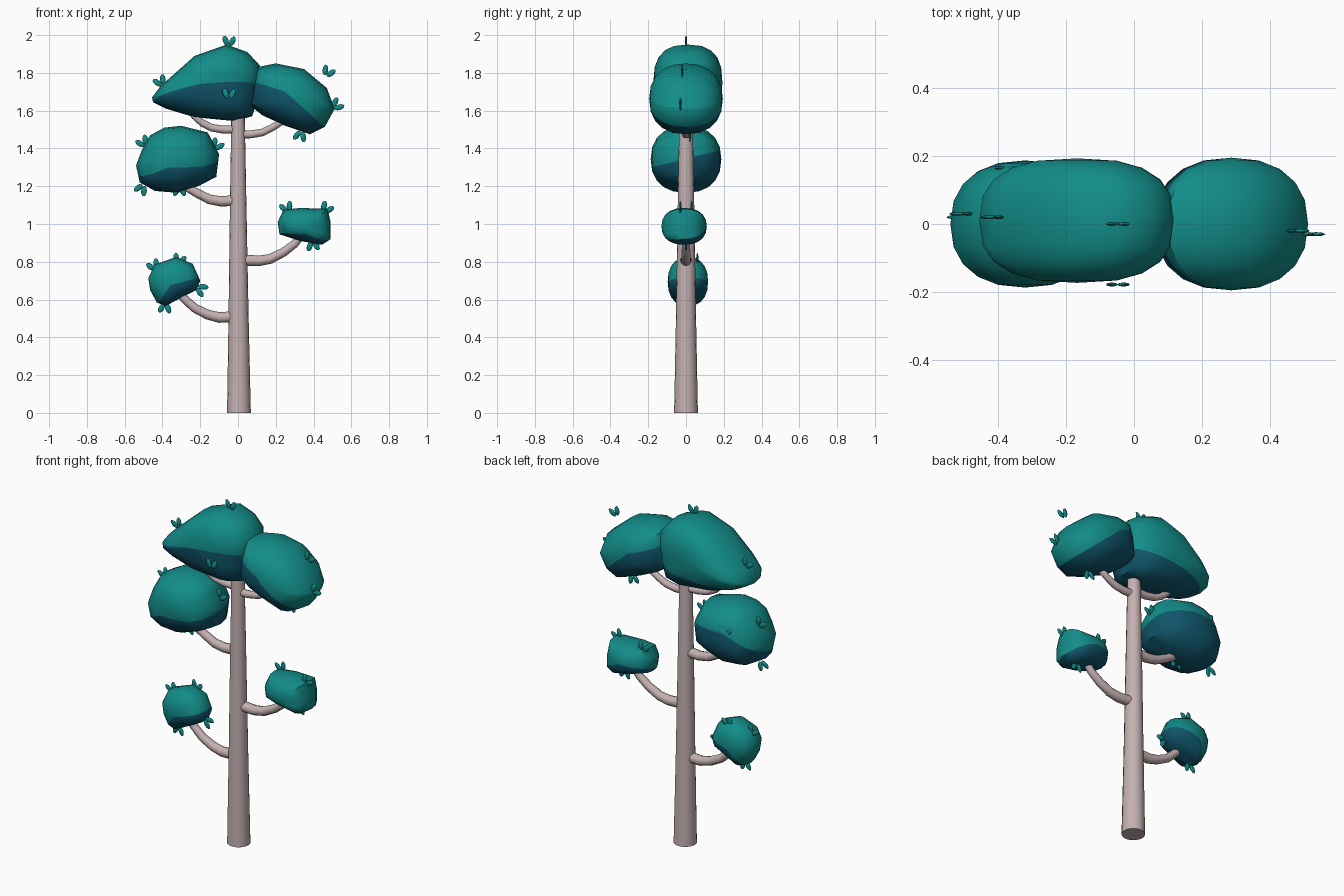
import bpy, bmesh, math
from mathutils import Vector, Matrix

if "Cube" in bpy.data.objects:
    bpy.data.objects.remove(bpy.data.objects["Cube"])


def material(name, rgb):
    m = bpy.data.materials.new(name)
    m.diffuse_color = (*rgb, 1)
    m.use_nodes = True
    m.node_tree.nodes["Principled BSDF"].inputs["Base Color"].default_value = m.diffuse_color
    return m


BARK = material("pale_bark", (0.56, 0.44, 0.44))
TEAL = material("teal_foliage", (0.006, 0.265, 0.25))
DARK = material("dark_blue_underside", (0.005, 0.092, 0.15))


def finish(name, bm, mats, angle=40):
    bmesh.ops.recalc_face_normals(bm, faces=bm.faces[:])
    me = bpy.data.meshes.new(name)
    bm.to_mesh(me)
    bm.free()
    for m in mats:
        me.materials.append(m)
    ob = bpy.data.objects.new(name, me)
    bpy.context.collection.objects.link(ob)
    bpy.ops.object.select_all(action='DESELECT')
    ob.select_set(True)
    bpy.context.view_layer.objects.active = ob
    bpy.ops.object.shade_smooth_by_angle(angle=math.radians(angle))
    return ob


def skin(bm, rings):
    for a, b in zip(rings, rings[1:]):
        n = len(a)
        for i in range(n):
            bm.faces.new((a[i], a[(i + 1) % n], b[(i + 1) % n], b[i]))


def tube(name, path, r0, r1, sides=10):
    """Tapered tube along an x-z path."""
    bm = bmesh.new()
    pts = [Vector((x, 0, z)) for x, z in path]
    rings = []
    for i, p in enumerate(pts):
        d = (pts[min(i + 1, len(pts) - 1)] - pts[max(i - 1, 0)]).normalized()
        side = d.cross(Vector((0, 1, 0)))
        r = r0 + (r1 - r0) * i / (len(pts) - 1)
        rings.append([bm.verts.new(p + r * (math.cos(t) * side + math.sin(t) * Vector((0, 1, 0))))
                      for t in (2 * math.pi * k / sides for k in range(sides))])
    skin(bm, rings)
    bm.faces.new(rings[0])
    bm.faces.new(rings[-1])
    finish(name, bm, [BARK])


def crown(name, outline, yc, h, power, border, tilt):
    """Foliage lump: front outline shrunk towards both y ends, dark below the border line."""
    bm = bmesh.new()
    pts = [Vector((x, 0, z)) for x, z in outline]
    c = Vector(((min(p.x for p in pts) + max(p.x for p in pts)) / 2, 0,
                (min(p.z for p in pts) + max(p.z for p in pts)) / 2))
    rings = []
    for k in range(-4, 5):
        t = math.radians(k * 18)
        s = math.cos(t) ** (2 / power)
        y = math.copysign(abs(math.sin(t)) ** (2 / power), k) * h
        rings.append([bm.verts.new(c + (p - c) * s + Vector((0, yc + y, 0))) for p in pts])
    skin(bm, rings)
    n = len(pts)
    for ring, y in ((rings[0], yc - h), (rings[-1], yc + h)):
        tip = bm.verts.new(c + Vector((0, y, 0)))
        for i in range(n):
            bm.faces.new((ring[i], ring[(i + 1) % n], tip))
    # cut along the border, then colour the part below it
    slopes = []
    for (x0, z0), (x1, z1) in zip(border, border[1:]):
        m = (z1 - z0) / (x1 - x0)
        slopes.append((x0, z0, m))
        bmesh.ops.bisect_plane(bm, geom=bm.verts[:] + bm.edges[:] + bm.faces[:], dist=1e-5,
                               plane_co=(x0, 0, z0), plane_no=(-m, -tilt, 1))
    for f in bm.faces:
        p = f.calc_center_median()
        f.material_index = int(all(p.z < z0 + m * (p.x - x0) + tilt * p.y for x0, z0, m in slopes))
    finish(name, bm, [TEAL, DARK], 50)


def leaf_pair(name, x, y, z, deg, spread=24, size=0.056):
    """Two thin pointed leaflets spread about a direction in the x-z plane."""
    bm = bmesh.new()
    for s in (-1, 1):
        a = math.radians(deg + s * spread)
        off = Vector((math.cos(a), 0, math.sin(a))) * size * 0.5
        perp = Vector((math.cos(math.radians(deg + 90 * s)), 0, math.sin(math.radians(deg + 90 * s))))
        m = (Matrix.Translation(Vector((x, y, z)) + off + perp * 0.006) @ Matrix.Rotation(-a, 4, 'Y')
             @ Matrix.Diagonal((size / 2, 0.006, 0.015, 1)))
        bmesh.ops.create_uvsphere(bm, u_segments=8, v_segments=6, radius=1, matrix=m)
    finish(name, bm, [TEAL])


# trunk
tube("trunk", [(0.005, 0), (0.003, 0.5), (0.001, 1.1), (0, 1.66)], 0.063, 0.034, 16)

# branches
tube("lower_left_branch", [(0, 0.51), (-0.1, 0.505), (-0.16, 0.52), (-0.23, 0.555), (-0.29, 0.61), (-0.33, 0.67)], 0.03, 0.02)
tube("lower_right_branch", [(0, 0.81), (0.11, 0.805), (0.17, 0.815), (0.24, 0.85), (0.3, 0.895), (0.35, 0.96)], 0.03, 0.02)
tube("middle_left_branch", [(0, 1.125), (-0.09, 1.12), (-0.15, 1.13), (-0.22, 1.165), (-0.28, 1.2), (-0.33, 1.25)], 0.029, 0.02)
tube("top_left_branch", [(0, 1.5), (-0.08, 1.5), (-0.14, 1.51), (-0.19, 1.535), (-0.23, 1.57), (-0.26, 1.62)], 0.022, 0.017)
tube("top_right_branch", [(0, 1.475), (0.07, 1.475), (0.13, 1.485), (0.18, 1.51), (0.23, 1.54), (0.27, 1.6)], 0.022, 0.017)

# foliage
crown("top_left_foliage",
      [(-0.455, 1.67), (-0.41, 1.73), (-0.23, 1.89), (-0.06, 1.95), (0.05, 1.91), (0.115, 1.84),
       (0.12, 1.77), (0.1, 1.65), (0.075, 1.57), (-0.02, 1.545), (-0.23, 1.565), (-0.38, 1.61), (-0.45, 1.645)],
      0.01, 0.183, 2.6, [(-0.44, 1.64), (-0.2, 1.69), (0.1, 1.715)], -0.3)
crown("top_right_foliage",
      [(0.06, 1.63), (0.075, 1.75), (0.1, 1.83), (0.2, 1.85), (0.35, 1.82), (0.47, 1.72), (0.512, 1.61),
       (0.46, 1.515), (0.38, 1.475), (0.25, 1.52), (0.13, 1.575)],
      0, 0.195, 2.3, [(0.08, 1.755), (0.25, 1.7), (0.46, 1.51)], 0)
crown("middle_left_foliage",
      [(-0.54, 1.31), (-0.51, 1.39), (-0.465, 1.47), (-0.39, 1.51), (-0.3, 1.52), (-0.16, 1.485), (-0.1, 1.37),
       (-0.115, 1.25), (-0.2, 1.205), (-0.32, 1.165), (-0.44, 1.175), (-0.52, 1.22)],
      0, 0.187, 2.3, [(-0.52, 1.27), (-0.37, 1.345), (-0.1, 1.345)], 0.25)
crown("lower_right_foliage",
      [(0.21, 1.01), (0.24, 1.075), (0.33, 1.085), (0.475, 1.08), (0.49, 1.01), (0.49, 0.92), (0.445, 0.89),
       (0.33, 0.91), (0.22, 0.945)],
      -0.01, 0.12, 2.3, [(0.22, 1.025), (0.36, 0.97), (0.49, 0.975)], 0.2)
crown("lower_left_foliage",
      [(-0.475, 0.715), (-0.44, 0.785), (-0.33, 0.825), (-0.24, 0.79), (-0.2, 0.7), (-0.22, 0.65), (-0.3, 0.61),
       (-0.385, 0.565), (-0.43, 0.585), (-0.465, 0.65)],
      0.01, 0.107, 2.3, [(-0.42, 0.58), (-0.36, 0.675), (-0.2, 0.72)], 0)

# leaf pairs: x, y, z, direction
LEAVES = [
    (-0.05, 0, 1.943, 85), (-0.4, 0.02, 1.735, 120), (-0.05, -0.178, 1.665, 85),
    (0.465, -0.02, 1.785, 60), (0.505, -0.03, 1.615, 40), (0.335, 0.02, 1.49, 255),
    (-0.49, 0.03, 1.415, 125), (-0.125, 0, 1.4, 55), (-0.5, 0.02, 1.205, 240), (-0.31, -0.02, 1.2, 270),
    (-0.37, 0.165, 1.38, 100),
    (0.265, 0.03, 1.065, 110), (0.455, -0.03, 1.065, 55), (0.395, 0, 0.91, 275),
    (-0.435, 0.02, 0.76, 120), (-0.32, 0.06, 0.79, 70), (-0.215, 0, 0.665, 330), (-0.385, 0, 0.58, 265),
]
for i, leaf in enumerate(LEAVES):
    leaf_pair(f"leaf_pair_{i + 1}", *leaf)
